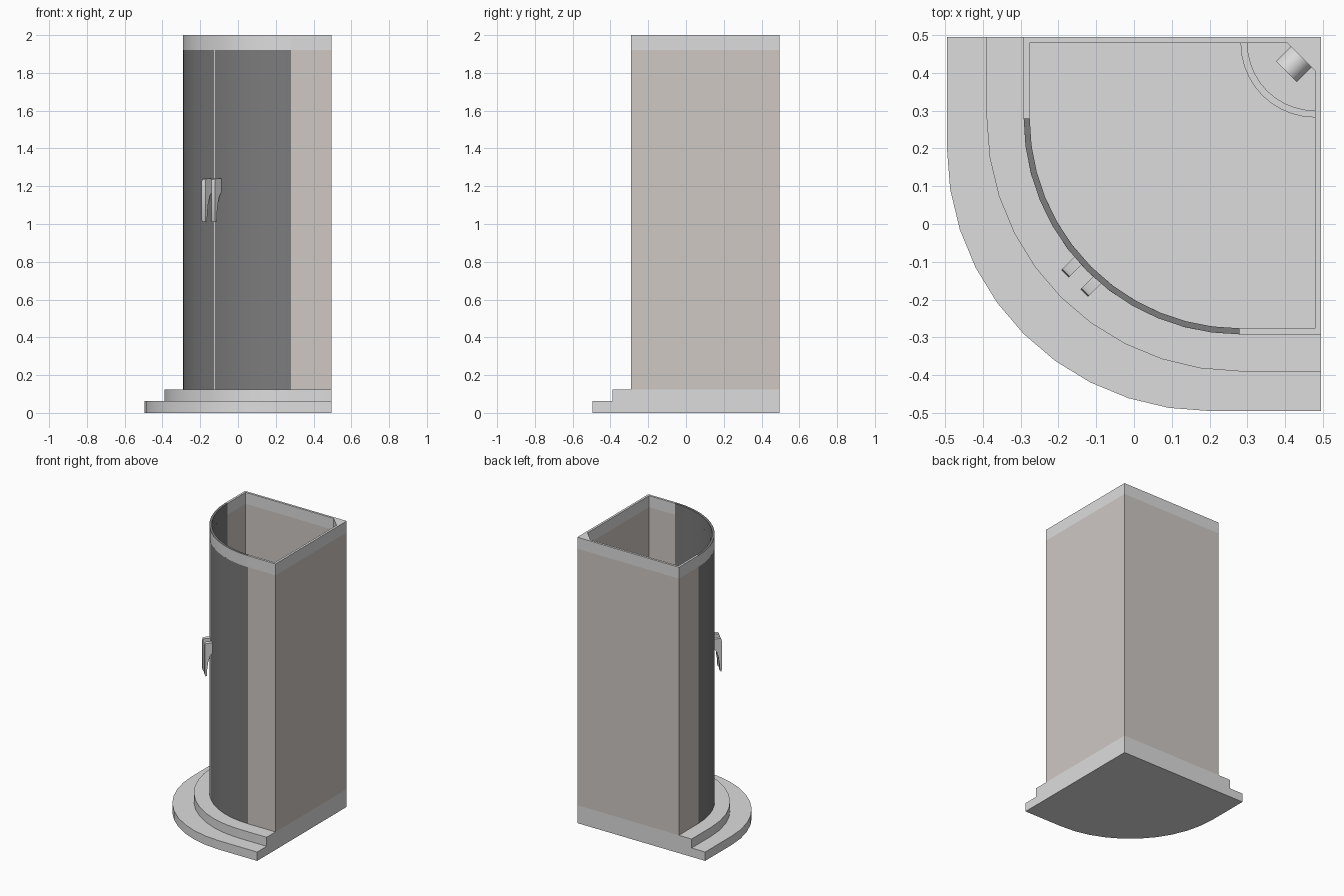
import bpy, bmesh, math
from mathutils import Vector, Matrix

if "Cube" in bpy.data.objects:
    bpy.data.objects.remove(bpy.data.objects["Cube"])


def material(name, rgb):
    m = bpy.data.materials.new(name)
    m.diffuse_color = (*rgb, 1)
    m.use_nodes = True
    m.node_tree.nodes["Principled BSDF"].inputs["Base Color"].default_value = m.diffuse_color
    return m


LIGHT = material("light_grey", (0.72, 0.72, 0.72))
TAUPE = material("taupe_glass", (0.62, 0.58, 0.55))
DARK = material("dark_glass", (0.2, 0.2, 0.2))
E = 0.495           # back and right limit
C = 0.28            # centre of the curved door, in x and y
R, T = 0.572, 0.016  # door radius and wall thickness


def finish(name, bm, mats, smooth=True):
    bmesh.ops.recalc_face_normals(bm, faces=bm.faces)
    me = bpy.data.meshes.new(name)
    bm.to_mesh(me)
    bm.free()
    ob = bpy.data.objects.new(name, me)
    bpy.context.collection.objects.link(ob)
    for m in mats:
        me.materials.append(m)
    if smooth:
        bpy.ops.object.select_all(action='DESELECT')
        ob.select_set(True)
        bpy.context.view_layer.objects.active = ob
        bpy.ops.object.shade_smooth_by_angle(angle=math.radians(30))
    return ob


def prism(name, pts, z0, z1, *mats):
    bm = bmesh.new()
    f = bm.faces.new([bm.verts.new((x, y, z0)) for x, y in pts])
    r = bmesh.ops.extrude_face_region(bm, geom=[f])
    vs = [v for v in r["geom"] if isinstance(v, bmesh.types.BMVert)]
    bmesh.ops.translate(bm, verts=vs, vec=(0, 0, z1 - z0))
    return finish(name, bm, mats)


def arc(c, r, a0=180, a1=270, n=10):
    return [(c + r * math.cos(math.radians(a0 + (a1 - a0) * i / n)),
             c + r * math.sin(math.radians(a0 + (a1 - a0) * i / n))) for i in range(n + 1)]


# stepped base
for name, c, edge, z0, z1 in (("lower_step", 0.2, E, 0, 0.062),
                              ("upper_step", C, 0.39, 0.062, 0.125)):
    prism(name, [(E, E), (-edge, E)] + arc(c, c + edge) + [(E, -edge)], z0, z1, LIGHT)

# fixed side panels and their top rail
o, i = C - R, C - R + T
wall = [(C, o), (E, o), (E, E), (o, E), (o, C), (i, C),
        (i, E - T), (E - T, E - T), (E - T, i), (C, i)]
prism("fixed_panels", wall, 0.125, 1.92, TAUPE)
prism("top_rail", wall, 1.92, 2.0, LIGHT)


# curved doors with a narrow light seal between them
def strip(a0, a1, n, d=0.0):
    return arc(C, R - d, a0, a1, n) + arc(C, R - T + d, a1, a0, n)


prism("left_door", strip(180, 224.5, 6), 0.125, 1.92, DARK)
prism("right_door", strip(225.5, 270, 6), 0.125, 1.92, DARK)
prism("door_seal", strip(224.5, 225.5, 1, 0.001), 0.125, 1.92, LIGHT)

# door rail: light outside, dark inside and on top
rail = prism("door_rail", strip(180, 270, 12), 1.92, 2.0, DARK, LIGHT)
for p in rail.data.polygons:
    if (p.center - Vector((C, C, p.center.z))).dot(p.normal) > 0.1:
        p.material_index = 1

# corner column and corner seat
k = E - T
prism("corner_column", [(k, k), (0.405, k), (k, 0.405)], 0.125, 2.0, LIGHT)
prism("corner_seat", [(k, k)] + arc(k, 0.197), 0.125, 0.46, LIGHT)
prism("seat_top", [(k, k)] + arc(k, 0.18), 0.46, 0.47, LIGHT)

# hooked door handles, profile as (distance from door, height)
profile = [(-0.004, 1.24), (0.034, 1.24), (0.042, 1.236), (0.046, 1.225), (0.046, 1.02),
           (0.042, 1.01), (0.034, 1.012), (0.031, 1.06), (0.024, 1.11), (0.012, 1.15),
           (-0.004, 1.17)]
out = Vector((-1, -1, 0)).normalized()
side = Vector((1, -1, 0)).normalized()
for name, s in (("left_handle", -0.036), ("right_handle", 0.036)):
    bm = bmesh.new()
    start = Vector((C, C, 0)) + side * (s - 0.014)
    f = bm.faces.new([bm.verts.new(start + out * (R + d) + Vector((0, 0, z)))
                      for d, z in profile])
    r = bmesh.ops.extrude_face_region(bm, geom=[f])
    vs = [v for v in r["geom"] if isinstance(v, bmesh.types.BMVert)]
    bmesh.ops.translate(bm, verts=vs, vec=side * 0.028)
    finish(name, bm, [LIGHT])

# round mixer knob on the column
bm = bmesh.new()
mid = Vector((0.442, 0.442, 1.1)) + out * 0.027
rot = out.to_track_quat('Z', 'Y').to_matrix().to_4x4()
bmesh.ops.create_cone(bm, cap_ends=True, segments=20, radius1=0.039, radius2=0.039,
                      depth=0.056, matrix=Matrix.Translation(mid) @ rot)
finish("mixer_knob", bm, [LIGHT])
